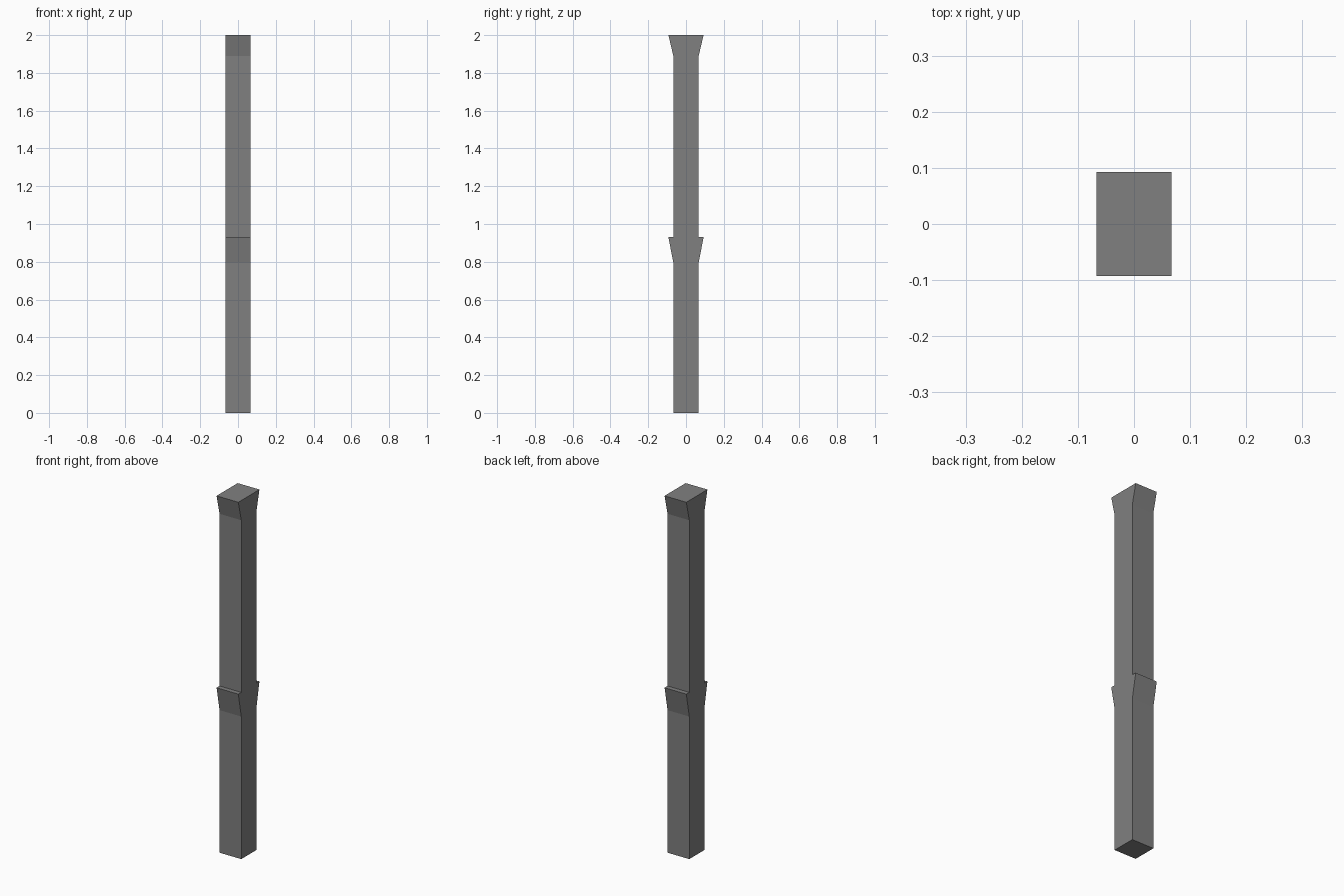
import bpy, bmesh

if "Cube" in bpy.data.objects:
    bpy.data.objects.remove(bpy.data.objects["Cube"])

HALF_X, SHAFT_Y, FLARE_Y = 0.067, 0.067, 0.093

# one flat grey
grey = bpy.data.materials.new("grey")
grey.diffuse_color = (0.216, 0.216, 0.216, 1)
grey.use_nodes = True
grey.node_tree.nodes["Principled BSDF"].inputs["Base Color"].default_value = grey.diffuse_color

# side profile (half width, height): shaft, middle flare with ledge, top flare
half = [(SHAFT_Y, 0), (SHAFT_Y, 0.795), (FLARE_Y, 0.93), (SHAFT_Y, 0.93),
        (SHAFT_Y, 1.89), (FLARE_Y, 2.0)]
profile = half + [(-y, z) for y, z in reversed(half)]

# extrude the profile across x
bm = bmesh.new()
face = bm.faces.new([bm.verts.new((-HALF_X, y, z)) for y, z in profile])
ext = bmesh.ops.extrude_face_region(bm, geom=[face], use_keep_orig=True)
moved = [g for g in ext["geom"] if isinstance(g, bmesh.types.BMVert)]
bmesh.ops.translate(bm, verts=moved, vec=(2 * HALF_X, 0, 0))
bmesh.ops.recalc_face_normals(bm, faces=bm.faces)

mesh = bpy.data.meshes.new("post")
bm.to_mesh(mesh)
bm.free()
mesh.materials.append(grey)
post = bpy.data.objects.new("post", mesh)
bpy.context.collection.objects.link(post)
